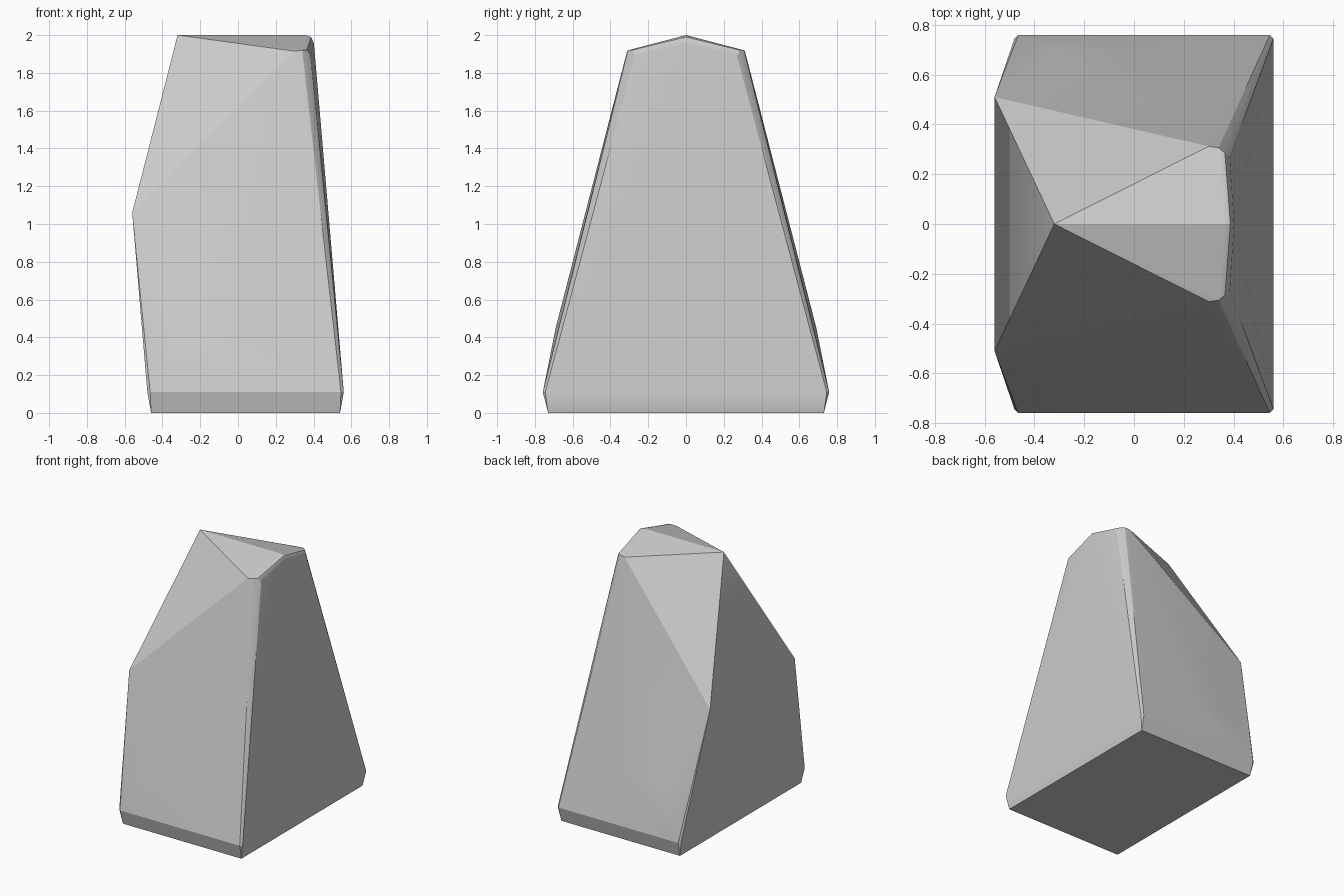
import bpy, bmesh

cube = bpy.data.objects.get("Cube")
if cube:
    bpy.data.objects.remove(cube, do_unlink=True)

stone = bpy.data.materials.new("stone grey")
stone.use_nodes = True
stone.diffuse_color = (0.6, 0.6, 0.6, 1)
stone.node_tree.nodes["Principled BSDF"].inputs["Base Color"].default_value = (0.6, 0.6, 0.6, 1)

# Half of the outline, mirrored across y
half = [
    # base and the chamfered ring above it
    (-0.46, 0.73, 0), (0.54, 0.73, 0),
    (-0.48, 0.745, 0.11), (-0.465, 0.758, 0.11),
    (0.545, 0.758, 0.11), (0.56, 0.745, 0.11),
    # slight swell low on the side
    (-0.3, 0.69, 0.45), (0.05, 0.69, 0.45),
    # shoulder at the narrow side
    (-0.56, 0.51, 1.06),
    # rounded upper corner
    (0.3, 0.312, 1.915), (0.34, 0.306, 1.92), (0.365, 0.285, 1.92), (0.385, 0.27, 1.89),
    # ridge with a rounded end
    (-0.32, 0, 2), (0.36, 0, 2), (0.387, 0, 1.99), (0.402, 0, 1.955),
]
points = {(x, s * y, z) for x, y, z in half for s in (1, -1)}

# Faceted boulder skinned over the points
bm = bmesh.new()
for p in sorted(points):
    bm.verts.new(p)
bmesh.ops.convex_hull(bm, input=bm.verts)
bmesh.ops.dissolve_limit(bm, angle_limit=0.01, verts=bm.verts, edges=bm.edges)
bmesh.ops.recalc_face_normals(bm, faces=bm.faces)
mesh = bpy.data.meshes.new("boulder")
bm.to_mesh(mesh)
bm.free()
mesh.materials.append(stone)

rock = bpy.data.objects.new("boulder", mesh)
bpy.context.collection.objects.link(rock)
bpy.ops.object.select_all(action="DESELECT")
rock.select_set(True)
bpy.context.view_layer.objects.active = rock
bpy.ops.object.shade_smooth_by_angle(angle=0.4)

# Keep the broad facets flat and let the small edge faces blend
weighted = rock.modifiers.new("flat facets", "WEIGHTED_NORMAL")
weighted.keep_sharp = True
weighted.weight = 100
